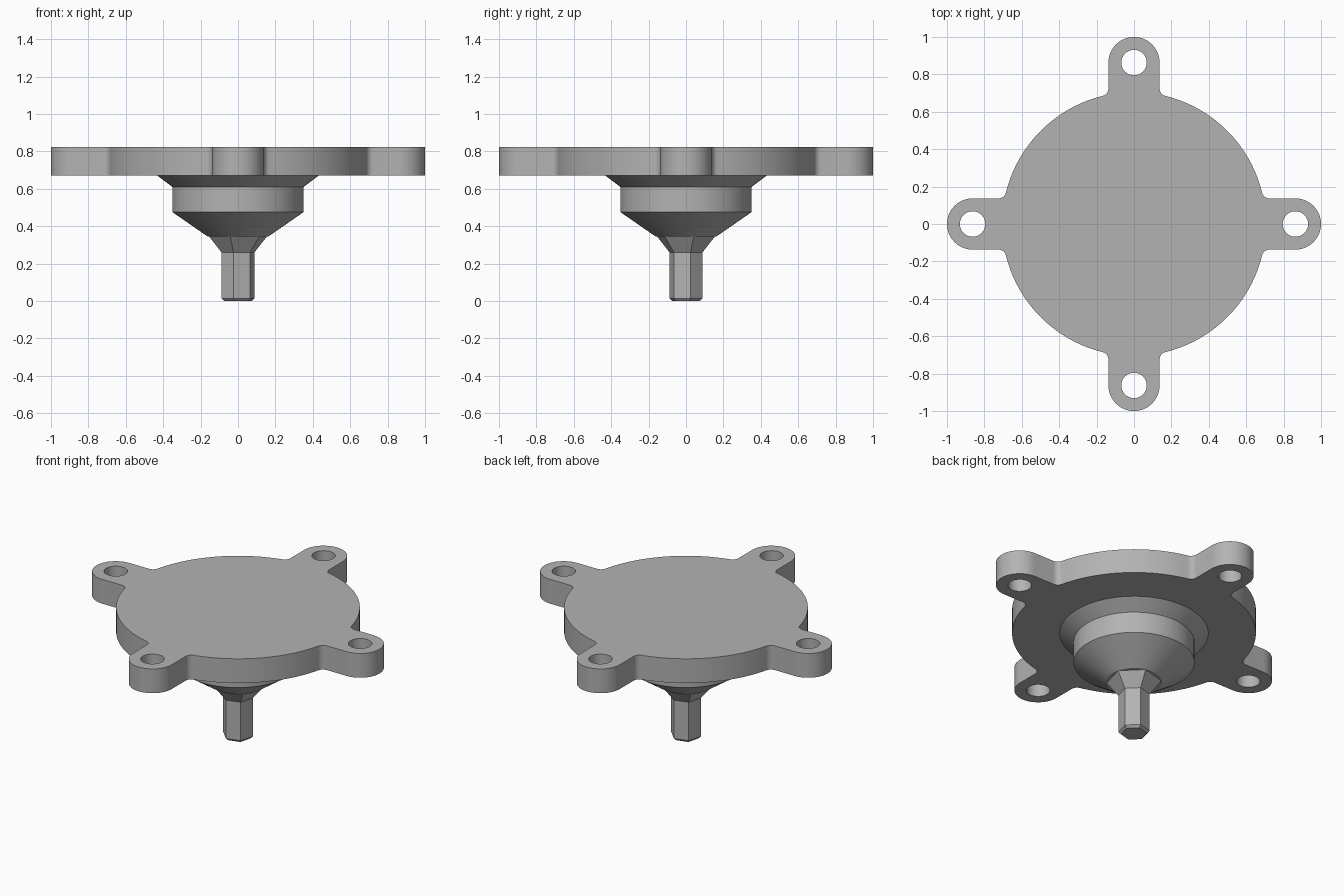
import bpy, bmesh, math
from math import sin, cos, pi

if "Cube" in bpy.data.objects:
    bpy.data.objects.remove(bpy.data.objects["Cube"])

grey = bpy.data.materials.new("plain grey")
grey.diffuse_color = (0.45, 0.45, 0.45, 1)
grey.use_nodes = True
grey.node_tree.nodes["Principled BSDF"].inputs["Base Color"].default_value = grey.diffuse_color


def finish(name, bm, smooth):
    bmesh.ops.recalc_face_normals(bm, faces=bm.faces)
    mesh = bpy.data.meshes.new(name)
    bm.to_mesh(mesh)
    bm.free()
    mesh.materials.append(grey)
    ob = bpy.data.objects.new(name, mesh)
    bpy.context.collection.objects.link(ob)
    if smooth:
        bpy.ops.object.select_all(action='DESELECT')
        ob.select_set(True)
        bpy.context.view_layer.objects.active = ob
        bpy.ops.object.shade_smooth_by_angle(angle=math.radians(25))
    return ob


def arc(cx, cy, r, a0, a1, n):
    return [(cx + r * cos(a0 + (a1 - a0) * i / n), cy + r * sin(a0 + (a1 - a0) * i / n))
            for i in range(n + 1)]


def lathe(name, rings, sides, turn=0, cap_top=False, smooth=True):
    """Stack of (radius, height) rings joined by quads, closed below."""
    bm = bmesh.new()
    loops = [[bm.verts.new((r * cos(turn + 2 * pi * i / sides),
                            r * sin(turn + 2 * pi * i / sides), z)) for i in range(sides)]
             for r, z in rings]
    for a, b in zip(loops, loops[1:]):
        for i in range(sides):
            j = (i + 1) % sides
            bm.faces.new((a[i], a[j], b[j], b[i]))
    bm.faces.new(loops[0][::-1])
    if cap_top:
        bm.faces.new(loops[-1])
    return finish(name, bm, smooth)


# Flange plate: disc with four rounded, drilled lugs and filleted corners
R, HALF, LUG, HOLE, FIL = 0.705, 0.137, 0.863, 0.068, 0.04
Z0, Z1 = 0.67, 0.825
fy = HALF + FIL
fx = math.sqrt((R + FIL) ** 2 - fy ** 2)
fa = math.atan2(fy, fx)
quarter = (arc(fx, -fy, FIL, pi - fa, pi / 2, 6)           # fillet into the lug
           + arc(LUG, 0, HALF, -pi / 2, pi / 2, 24)        # lug end
           + arc(fx, fy, FIL, -pi / 2, -pi + fa, 6)        # fillet out of the lug
           + arc(0, 0, R, fa, pi / 2 - fa, 28)[1:-1])      # disc rim
hole = arc(LUG, 0, HOLE, 0, 2 * pi, 32)[:-1]


def turned(points, k):
    c, s = round(cos(k * pi / 2)), round(sin(k * pi / 2))
    return [(c * x - s * y, s * x + c * y) for x, y in points]


outline = [p for k in range(4) for p in turned(quarter, k)]
bm = bmesh.new()
edges = []
for loop in [outline] + [turned(hole, k) for k in range(4)]:
    vs = [bm.verts.new((x, y, Z0)) for x, y in loop]
    edges += [bm.edges.new((vs[i - 1], vs[i])) for i in range(len(vs))]
bmesh.ops.triangle_fill(bm, edges=edges, use_beauty=True)
ext = bmesh.ops.extrude_face_region(bm, geom=bm.faces[:], use_keep_orig=True)
bmesh.ops.translate(bm, vec=(0, 0, Z1 - Z0),
                    verts=[v for v in ext["geom"] if isinstance(v, bmesh.types.BMVert)])
finish("flange_plate", bm, True)

# Stepped round hub under the plate
lathe("hub", [(0.162, 0.345), (0.35, 0.475), (0.35, 0.61), (0.43, Z0)], 96)

# Hexagonal shaft with chamfered tip and flared neck
lathe("hex_shaft", [(0.076, 0), (0.091, 0.015), (0.091, 0.26), (0.16, 0.345)],
      6, turn=pi / 12, smooth=False)
